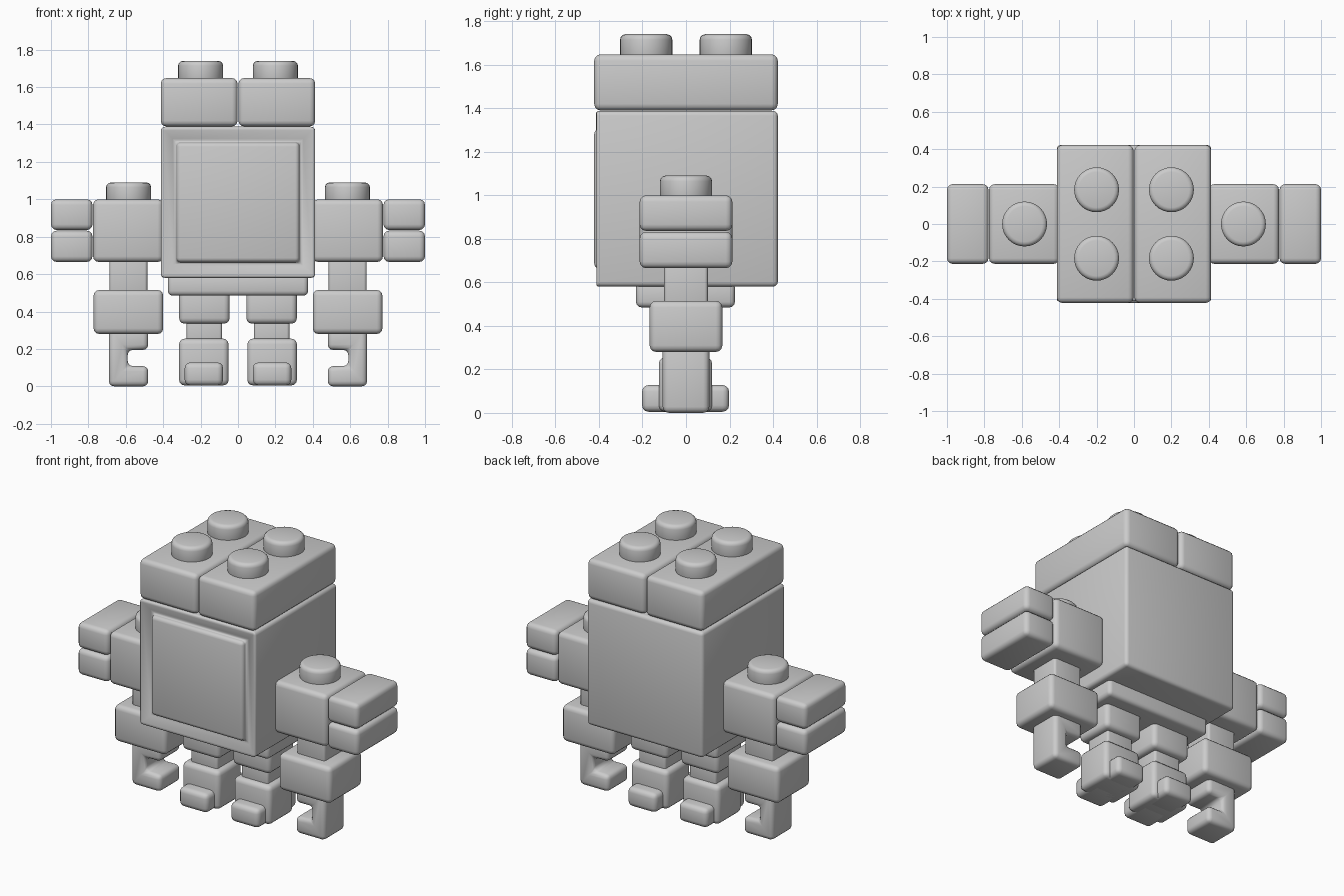
import bpy, bmesh, math

if "Cube" in bpy.data.objects:
    bpy.data.objects.remove(bpy.data.objects["Cube"])

grey = bpy.data.materials.new("light_grey")
grey.diffuse_color = (0.6, 0.6, 0.6, 1)
grey.use_nodes = True
grey.node_tree.nodes["Principled BSDF"].inputs["Base Color"].default_value = grey.diffuse_color


def finish(name, bm, bevel):
    """Turn a bmesh into a rounded, smooth shaded object."""
    bmesh.ops.recalc_face_normals(bm, faces=bm.faces)
    mesh = bpy.data.meshes.new(name)
    bm.to_mesh(mesh)
    bm.free()
    mesh.materials.append(grey)
    obj = bpy.data.objects.new(name, mesh)
    bpy.context.collection.objects.link(obj)
    mod = obj.modifiers.new("rounding", 'BEVEL')
    mod.width, mod.segments = bevel, 3
    mod.limit_method, mod.angle_limit = 'ANGLE', math.radians(40)
    bpy.context.view_layer.objects.active = obj
    obj.select_set(True)
    bpy.ops.object.modifier_apply(modifier=mod.name)
    bpy.ops.object.shade_smooth_by_angle(angle=math.radians(50))
    obj.select_set(False)
    return obj


def box_mesh(x, y, z):
    bm = bmesh.new()
    bmesh.ops.create_cube(bm, size=1)
    for v in bm.verts:
        for i, (lo, hi) in enumerate((x, y, z)):
            v.co[i] = hi if v.co[i] > 0 else lo
    return bm


def box(name, x, y, z, bevel=0.03):
    return finish(name, box_mesh(x, y, z), bevel)


def stud(name, x, y, z0, z1, r=0.12):
    bm = bmesh.new()
    bmesh.ops.create_cone(bm, cap_ends=True, segments=32, radius1=r, radius2=r, depth=z1 - z0)
    bmesh.ops.translate(bm, verts=bm.verts, vec=(x, y, (z0 + z1) / 2))
    return finish(name, bm, 0.025)


def prism(name, profile, y0, y1, bevel):
    """Extrude an x-z outline along y."""
    bm = bmesh.new()
    face = bm.faces.new([bm.verts.new((x, y0, z)) for x, z in profile])
    new = bmesh.ops.extrude_face_region(bm, geom=[face])["geom"]
    moved = [g for g in new if isinstance(g, bmesh.types.BMVert)]
    bmesh.ops.translate(bm, verts=moved, vec=(0, y1 - y0, 0))
    return finish(name, bm, bevel)


# Torso with a sunken front panel
bm = box_mesh((-0.413, 0.413), (-0.422, 0.422), (0.58, 1.388))
front = min(bm.faces, key=lambda f: f.calc_center_median().y)
bmesh.ops.inset_region(bm, faces=[front], thickness=0.118)
bmesh.ops.translate(bm, verts=front.verts, vec=(0, 0.045, 0))
# near-vertical walls: the floor is the same size as the rim
rim = {v for e in front.edges for f in e.link_faces if f != front for v in f.verts}
inner = bmesh.ops.inset_region(bm, faces=[front], thickness=0.002)
for v in rim - set(front.verts):
    if abs(v.co.x) < 0.35:
        v.co.y = -0.422
for v in [v for v in rim if abs(v.co.x) < 0.35]:
    v.co.y = -0.422
finish("torso", bm, 0.022)

# Pelvis
box("pelvis", (-0.375, 0.375), (-0.23, 0.225), (0.485, 0.60), 0.025)

for side, s in (("right", 1), ("left", -1)):
    def span(a, b):
        return tuple(sorted((s * a, s * b)))

    # Head brick with two studs
    box(side + "_head_brick", span(0.002, 0.413), (-0.422, 0.422), (1.39, 1.648))
    for where, y in (("front", -0.183), ("back", 0.183)):
        stud(f"{side}_{where}_head_stud", s * 0.2, y, 1.62, 1.74)

    # Shoulder with stud and two outer pads
    box(side + "_shoulder", span(0.40, 0.775), (-0.213, 0.213), (0.665, 1.0))
    stud(side + "_shoulder_stud", s * 0.585, 0, 0.97, 1.09)
    box(side + "_upper_pad", span(0.778, 1.0), (-0.213, 0.213), (0.836, 1.0))
    box(side + "_lower_pad", span(0.778, 1.0), (-0.213, 0.213), (0.665, 0.832))

    # Arm and hooked hand
    box(side + "_upper_arm", span(0.485, 0.687), (-0.1, 0.1), (0.48, 0.70), 0.015)
    box(side + "_forearm", span(0.40, 0.772), (-0.167, 0.167), (0.28, 0.515))
    hook = [(0.69, 0), (0.69, 0.31), (0.48, 0.31), (0.48, 0.195), (0.59, 0.195),
            (0.59, 0.108), (0.48, 0.108), (0.48, 0)]
    prism(side + "_hand", [(s * x, z) for x, z in hook], -0.107, 0.107, 0.028)

    # Leg and foot with toe and heel
    box(side + "_thigh", span(0.045, 0.315), (-0.13, 0.13), (0.335, 0.52))
    box(side + "_shin", span(0.085, 0.275), (-0.09, 0.09), (0.22, 0.37), 0.015)
    box(side + "_foot", span(0.05, 0.315), (-0.125, 0.12), (0.005, 0.255))
    box(side + "_toe", span(0.08, 0.285), (-0.202, 0), (0.005, 0.128))
    box(side + "_heel", span(0.08, 0.285), (0, 0.198), (0.005, 0.128))
